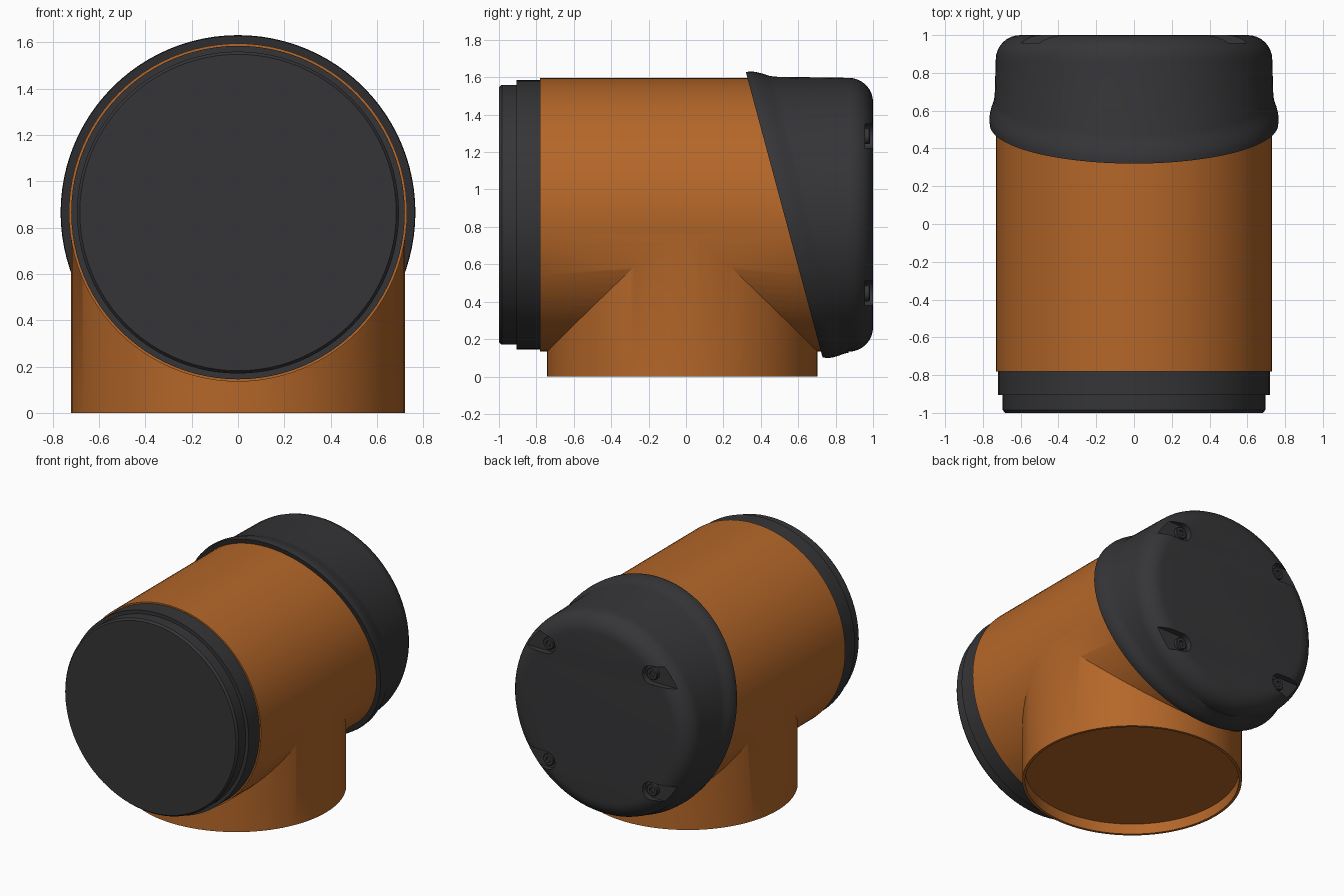
import bpy, bmesh, math

if "Cube" in bpy.data.objects:
    bpy.data.objects.remove(bpy.data.objects["Cube"])

SEG = 96
AXIS_Z = 0.865      # height of the horizontal pipe axis
SLANT = 0.269       # slope of the angled joint at the back cap


def material(name, rgb):
    m = bpy.data.materials.new(name)
    m.diffuse_color = (*rgb, 1)
    m.use_nodes = True
    m.node_tree.nodes["Principled BSDF"].inputs["Base Color"].default_value = m.diffuse_color
    return m


ORANGE = material("orange_plastic", (0.46, 0.135, 0.022))
DARK = material("dark_rubber", (0.036, 0.036, 0.039))


def finish(bm, name, mat):
    bmesh.ops.recalc_face_normals(bm, faces=bm.faces[:])
    me = bpy.data.meshes.new(name)
    bm.to_mesh(me)
    bm.free()
    ob = bpy.data.objects.new(name, me)
    bpy.context.collection.objects.link(ob)
    me.materials.append(mat)
    return ob


def loft(name, rings, place, mat, seg=SEG):
    """Closed round body: each ring is (radius, height, shear)."""
    bm = bmesh.new()
    loops = []
    for r, h, k in rings:
        loop = []
        for i in range(seg):
            a = 2 * math.pi * i / seg
            u, v = r * math.cos(a), r * math.sin(a)
            loop.append(bm.verts.new(place(u, v, h - k * v)))
        loops.append(loop)
    for A, B in zip(loops, loops[1:]):
        for i in range(seg):
            j = (i + 1) % seg
            bm.faces.new((A[i], A[j], B[j], B[i]))
    bm.faces.new(loops[0])
    bm.faces.new(loops[-1])
    return finish(bm, name, mat)


def along_y(u, v, h):
    return (u, h, AXIS_Z + v)


def along_z(u, v, h):
    return (u, v - 0.02, h)


def activate(ob):
    bpy.ops.object.select_all(action='DESELECT')
    ob.select_set(True)
    bpy.context.view_layer.objects.active = ob


def boolean(ob, other, op):
    other.hide_render = True
    m = ob.modifiers.new("bool", 'BOOLEAN')
    m.operation, m.solver, m.object = op, 'EXACT', other
    activate(ob)
    bpy.ops.object.modifier_apply(modifier=m.name)
    bpy.data.objects.remove(other)


def smooth(ob, deg=30):
    activate(ob)
    bpy.ops.object.shade_smooth_by_angle(angle=math.radians(deg))


# Horizontal pipe joined with the vertical branch (recessed underneath)
pipe = loft("tee_pipe", [(0.73, -0.78, 0), (0.73, 0.55, SLANT)], along_y, ORANGE)
branch = loft("branch", [(0.703, 0.075, 0), (0.703, 0, 0), (0.722, 0, 0),
                         (0.722, 0.86, 0)], along_z, ORANGE)
boolean(pipe, branch, 'UNION')
smooth(pipe)

# Stepped plug at the front
plug = loft("front_plug", [(0.72, -0.77, 0), (0.72, -0.905, 0), (0.695, -0.905, 0),
                           (0.695, -0.985, 0), (0.683, -1.0, 0)], along_y, DARK)
smooth(plug)

# Back cap: slanted lip blending into a flat, rounded end
lip = [(0.732, 0.525), (0.763, 0.525), (0.766, 0.55), (0.764, 0.575),
       (0.755, 0.61), (0.744, 0.64), (0.738, 0.67)]
rings = [(r, h, SLANT) for r, h in lip] + [(0.732, 0.87, 0.0)]
for i in range(1, 9):
    a = math.radians(90) * i / 8
    rings.append((0.602 + 0.13 * math.cos(a), 0.87 + 0.13 * math.sin(a), 0))
cap = loft("back_cap", rings, along_y, DARK)

# Four screw pockets opening outward, each with a socket screw
for sx in (-1, 1):
    for sz in (-1, 1):
        cx, cz = 0.415 * sx, AXIS_Z + 0.42 * sz
        outline = [(cx + 0.3 * sx, cz - 0.065)]
        for i in range(17):
            a = -math.pi / 2 - math.pi * i / 16
            outline.append((cx + sx * 0.065 * math.cos(a), cz + 0.065 * math.sin(a)))
        outline.append((cx + 0.3 * sx, cz + 0.065))
        bm = bmesh.new()
        f = bm.faces.new([bm.verts.new((x, 0.957, z)) for x, z in outline])
        ext = bmesh.ops.extrude_face_region(bm, geom=[f])
        top = [g for g in ext["geom"] if isinstance(g, bmesh.types.BMVert)]
        bmesh.ops.translate(bm, vec=(0, 0.1, 0), verts=top)
        boolean(cap, finish(bm, "pocket_cutter", DARK), 'DIFFERENCE')

        def at_screw(u, v, h, cx=cx, cz=cz):
            return (cx + u, h, cz + v)
        screw = loft("cap_screw", [(0.043, 0.95, 0), (0.043, 0.978, 0), (0.038, 0.984, 0),
                                   (0.02, 0.984, 0), (0.02, 0.968, 0)], at_screw, DARK, 24)
        smooth(screw)
smooth(cap)
